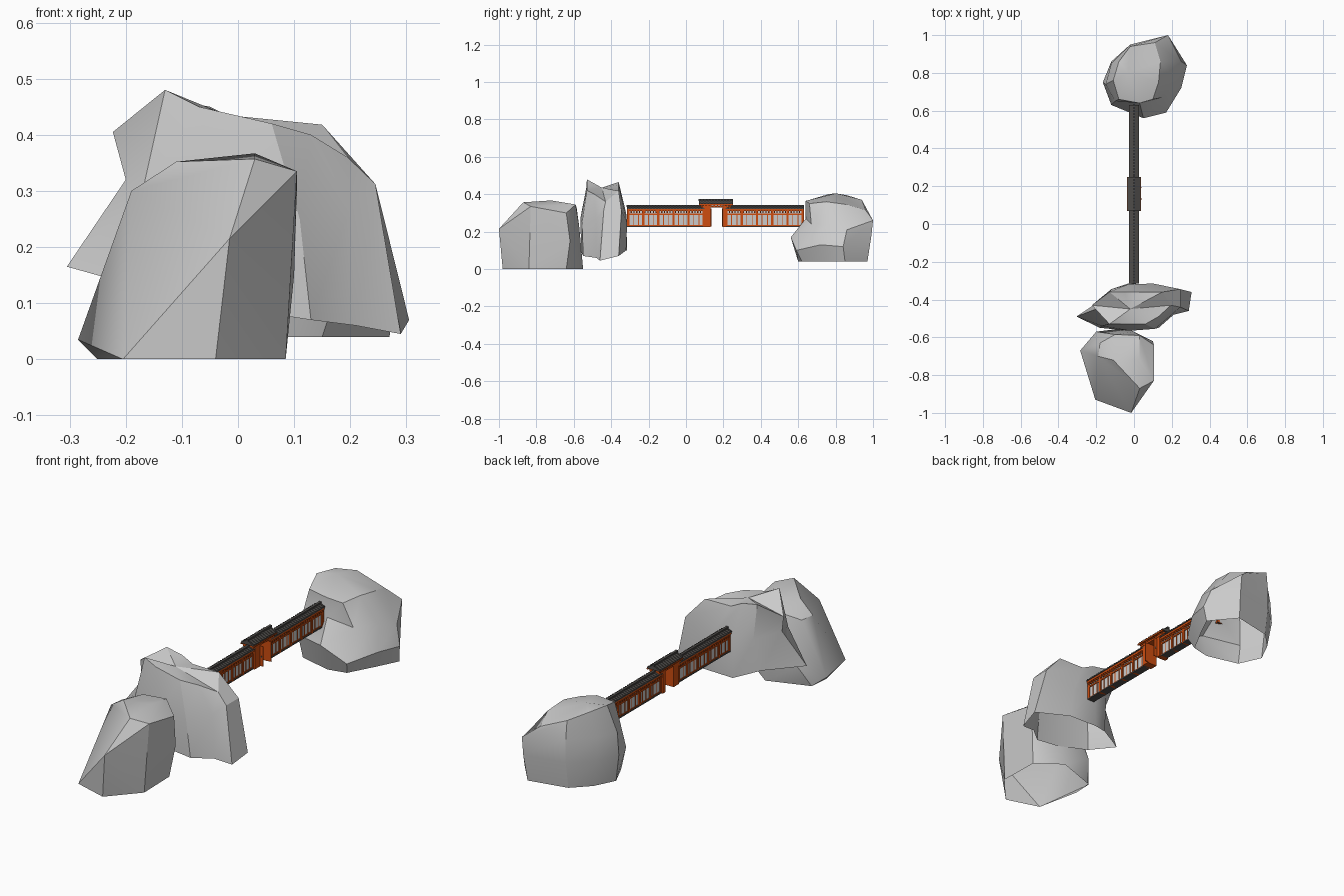
import bpy, bmesh, math
from mathutils import Vector

if "Cube" in bpy.data.objects:
    bpy.data.objects.remove(bpy.data.objects["Cube"])


def material(name, col):
    m = bpy.data.materials.new(name)
    m.diffuse_color = (*col, 1)
    m.use_nodes = True
    m.node_tree.nodes["Principled BSDF"].inputs["Base Color"].default_value = m.diffuse_color
    return m


red = material("vermilion_paint", (0.62, 0.075, 0.005))
slate = material("dark_tile", (0.08, 0.075, 0.07))
plaster = material("plaster", (0.72, 0.72, 0.72))


def finish(bm, name, mat=None, smooth=None):
    bmesh.ops.recalc_face_normals(bm, faces=bm.faces)
    me = bpy.data.meshes.new(name)
    bm.to_mesh(me)
    bm.free()
    ob = bpy.data.objects.new(name, me)
    bpy.context.collection.objects.link(ob)
    if mat:
        me.materials.append(mat)
    if smooth:
        bpy.ops.object.select_all(action='DESELECT')
        ob.select_set(True)
        bpy.context.view_layer.objects.active = ob
        bpy.ops.object.shade_smooth_by_angle(angle=math.radians(smooth))
    return ob


def box(bm, x0, x1, y0, y1, z0, z1):
    r = bmesh.ops.create_cube(bm, size=1)
    for v in r['verts']:
        v.co = Vector((x0 + (v.co.x + .5) * (x1 - x0),
                       y0 + (v.co.y + .5) * (y1 - y0),
                       z0 + (v.co.z + .5) * (z1 - z0)))


def prism(bm, profile, y0, y1):
    a = [bm.verts.new((x, y0, z)) for x, z in profile]
    b = [bm.verts.new((x, y1, z)) for x, z in profile]
    n = len(a)
    bm.faces.new(a)
    bm.faces.new(b[::-1])
    for i in range(n):
        bm.faces.new((a[i], b[i], b[(i + 1) % n], a[(i + 1) % n]))


def column_rock(name, columns, peak):
    """Open-bottomed loft through vertical columns of points, fan on top."""
    bm = bmesh.new()
    cols = [[bm.verts.new(p) for p in c] for c in columns]
    top = bm.verts.new(peak)
    for i, a in enumerate(cols):
        b = cols[(i + 1) % len(cols)]
        for j in range(len(a) - 1):
            bm.faces.new((a[j], b[j], b[j + 1], a[j + 1]))
        bm.faces.new((a[-1], b[-1], top))
    return finish(bm, name, None, 30)


# Front boulder: convex hull, open underneath
bm = bmesh.new()
for p in [(-.205, -.93, 0), (-.04, -.98, 0), (.085, -.84, 0), (.08, -.64, 0),
          (-.04, -.55, 0), (-.24, -.62, 0), (-.25, -.72, 0),
          (-.285, -.67, .035), (-.015, -1, .215), (.105, -.83, .335),
          (.03, -.87, .357), (-.19, -.7, .3), (.03, -.72, .367),
          (-.11, -.72, .352), (-.18, -.63, .3), (.03, -.59, .345),
          (-.1, -.585, .33), (0, -.57, .22), (.105, -.64, .3),
          (.1, -.62, .15), (-.2, -.57, .1)]:
    bm.verts.new(p)
bmesh.ops.convex_hull(bm, input=bm.verts)
base = [f for f in bm.faces if max(v.co.z for v in f.verts) < .001]
bmesh.ops.delete(bm, geom=base, context='FACES')
bmesh.ops.delete(bm, geom=[v for v in bm.verts if not v.link_faces], context='VERTS')
finish(bm, "front_boulder", None, 30)

# Middle crag: hollow skirt with horned, dished top
column_rock("middle_crag", [
    [(-.305, -.49, .165), (-.2, -.45, .32), (-.223, -.43, .405)],
    [(-.18, -.55, .13), (-.17, -.54, .3), (-.13, -.53, .48)],
    [(0, -.56, .09), (-.02, -.565, .27), (-.07, -.53, .45)],
    [(.13, -.55, .07), (.11, -.555, .25), (.06, -.53, .42)],
    [(.21, -.48, .06), (.2, -.48, .27), (.13, -.49, .4)],
    [(.29, -.46, .045), (.245, -.44, .312), (.195, -.43, .36)],
    [(.305, -.36, .07), (.245, -.345, .312), (.15, -.36, .418)],
    [(.12, -.32, .1), (.1, -.315, .25), (.01, -.36, .42)],
    [(-.03, -.315, .1), (-.03, -.32, .3), (-.05, -.36, .45)],
    [(-.14, -.38, .14), (-.12, -.345, .3), (-.13, -.36, .465)],
], (-.02, -.45, .435))

# Back boulder: highest on the left, falling away to the right
column_rock("back_boulder", [
    [(.06, .6, .04), (.05, .56, .17), (.03, .64, .27), (.03, .64, .365)],
    [(.15, .62, .04), (.17, .59, .1), (.15, .67, .24), (.1, .66, .35)],
    [(.22, .75, .04), (.25, .72, .13), (.22, .76, .24), (.13, .75, .36)],
    [(.27, .85, .04), (.28, .84, .12), (.25, .86, .21), (.14, .86, .345)],
    [(.17, .97, .04), (.18, .99, .17), (.18, 1, .26), (.11, .96, .315)],
    [(-.02, .93, .04), (-.02, .95, .17), (-.02, .95, .28), (-.02, .94, .37)],
    [(-.1, .85, .04), (-.12, .86, .17), (-.12, .85, .28), (-.08, .86, .395)],
    [(-.15, .75, .04), (-.165, .75, .17), (-.15, .74, .27), (-.11, .76, .4)],
    [(-.1, .64, .04), (-.12, .63, .15), (-.1, .65, .28), (-.08, .66, .37)],
], (-.03, .8, .405))


def roof(name, w, eave, ridge, y0, y1):
    """Gabled tile roof with raised ribs and a ridge cap."""
    def shape(up):
        return [(-w, eave), (-w, eave + .005 + up), (0, ridge - .006 + up),
                (w, eave + .005 + up), (w, eave)]
    bm = bmesh.new()
    prism(bm, shape(0), y0, y1)
    n = round((y1 - y0) / .016)
    step = (y1 - y0) / n
    for i in range(n):
        y = y0 + (i + .5) * step
        prism(bm, shape(.003), y - .003, y + .003)
    box(bm, -.006, .006, y0 - .002, y1 + .002, ridge - .01, ridge)
    finish(bm, name, slate)


# Two wall runs of five bays each
for tag, y0, y1 in [("near", -.315, .1), ("far", .21, .63)]:
    bm = bmesh.new()
    box(bm, -.013, .013, y0, y1, .23, .315)
    finish(bm, tag + "_wall_panel", plaster)

    bm = bmesh.new()
    box(bm, -.019, .019, y0, y1, .225, .231)
    finish(bm, tag + "_wall_plinth", slate)

    bm = bmesh.new()
    bay = (y1 - y0) / 5
    for z0, z1, w in [(.231, .235, .016), (.288, .296, .017), (.311, .321, .023)]:
        box(bm, -w, w, y0, y1, z0, z1)
    for i in range(6):
        y = y0 + .006 + i * (y1 - y0 - .012) / 5
        box(bm, -.019, .019, y - .006, y + .006, .225, .315)
        if i < 5:
            for k in (.33, .67):
                box(bm, -.015, .015, y + k * bay - .002, y + k * bay + .002, .233, .29)
    n = 28
    for i in range(n):
        y = y0 + (i + .5) * (y1 - y0) / n
        box(bm, -.022, .022, y - .003, y + .003, .301, .311)
    finish(bm, tag + "_wall_timber", red)
    roof(tag + "_wall_roof", .026, .321, .342, y0, y1)

# Gate frame
bm = bmesh.new()
box(bm, -.026, .026, .092, .132, .225, .345)
box(bm, -.026, .026, .195, .215, .225, .345)
box(bm, -.028, .028, .08, .24, .328, .337)
for i in range(10):
    y = .082 + i * .0173
    box(bm, -.032, .032, y - .003, y + .003, .337, .345)
for x in (-.033, .033):
    box(bm, x - .003, x + .003, .07, .25, .341, .347)
finish(bm, "gate_frame", red)
roof("gate_roof", .034, .346, .374, .07, .25)

# Door leaves standing open on the +x side, with ring plates
bm = bmesh.new()
box(bm, .026, .043, .131, .135, .228, .325)
box(bm, .026, .043, .193, .197, .228, .325)
finish(bm, "gate_doors", red)
bm = bmesh.new()
for y in (.13, .198):
    box(bm, .032, .038, y - .001, y + .001, .27, .277)
finish(bm, "door_plates", slate)
